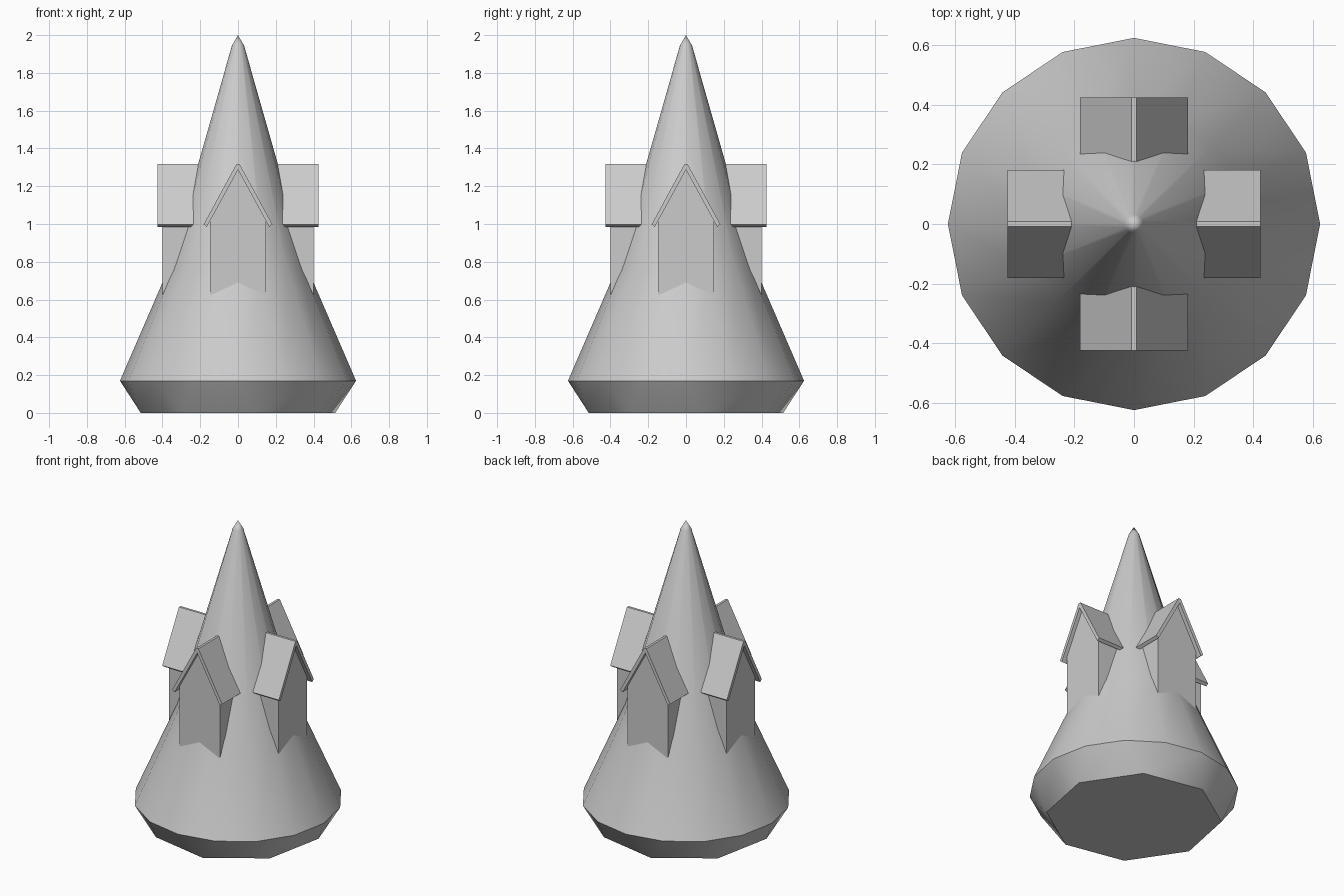
import bpy, bmesh
from math import cos, sin, pi
from mathutils import Matrix

cube = bpy.data.objects.get("Cube")
if cube:
    bpy.data.objects.remove(cube, do_unlink=True)

grey = bpy.data.materials.new("plain grey")
grey.use_nodes = True
colour = (0.6, 0.6, 0.6, 1)
grey.diffuse_color = colour
grey.node_tree.nodes["Principled BSDF"].inputs["Base Color"].default_value = colour


def finish(name, bm, smooth=False):
    bmesh.ops.recalc_face_normals(bm, faces=bm.faces)
    mesh = bpy.data.meshes.new(name)
    bm.to_mesh(mesh)
    bm.free()
    mesh.materials.append(grey)
    ob = bpy.data.objects.new(name, mesh)
    bpy.context.collection.objects.link(ob)
    if smooth:
        bpy.ops.object.select_all(action='DESELECT')
        ob.select_set(True)
        bpy.context.view_layer.objects.active = ob
        bpy.ops.object.shade_smooth_by_angle(angle=pi / 6)
    return ob


def extrude_profile(bm, points, y0, y1):
    """Prism with an x-z outline running from y0 to y1."""
    front, back = ([bm.verts.new((x, y, z)) for x, z in points] for y in (y0, y1))
    bm.faces.new(front)
    bm.faces.new(back[::-1])
    n = len(points)
    for i in range(n):
        j = (i + 1) % n
        bm.faces.new((front[i], back[i], back[j], front[j]))


def mirrored(half):
    """Complete a left-right symmetric outline from its +x half."""
    return half + [(-x, z) for x, z in reversed(half) if x > 0]


# Main spire: flared sixteen-sided cone with a blunt tip
SIDES = 16
bm = bmesh.new()
rings = []
for r, z in [(0.625, 0.17), (0.371, 0.757), (0.032, 1.945)]:
    rings.append([bm.verts.new((r * cos(2 * pi * i / SIDES), r * sin(2 * pi * i / SIDES), z))
                  for i in range(SIDES)])
tip = bm.verts.new((0, 0, 2))
# Octagonal foot, each corner centred under one side of the rim
foot = []
for k in range(SIDES // 2):
    a = 2 * pi * (2 * k + 0.5) / SIDES
    foot.append(bm.verts.new((0.525 * cos(a), 0.525 * sin(a), 0)))
bm.faces.new(foot)
for i in range(SIDES):
    j = (i + 1) % SIDES
    for low, high in zip(rings, rings[1:]):
        bm.faces.new((low[i], low[j], high[j], high[i]))
    bm.faces.new((rings[-1][i], rings[-1][j], tip))
    a, b = foot[i // 2], foot[(i // 2 + 1) % len(foot)]
    bm.faces.new((a, rings[0][j], rings[0][i]) if i % 2 == 0
                 else (a, b, rings[0][j], rings[0][i]))
finish("spire_roof", bm, smooth=True)

# Four dormers, one on each side
wall = mirrored([(0.148, 0.56), (0.148, 1.02), (0, 1.29)])
roof = mirrored([(0.008, 1.318), (0.182, 0.998), (0.165, 0.985), (0, 1.287)])
# Outline order: outer slope and eave on +x, inner ridge, then the -x half
for k, side in enumerate(("front", "left", "back", "right")):
    turn = Matrix.Rotation(k * pi / 2, 4, 'Z')
    bm = bmesh.new()
    extrude_profile(bm, wall, -0.4, -0.15)
    finish(side + "_dormer_wall", bm).matrix_world = turn
    bm = bmesh.new()
    extrude_profile(bm, roof, -0.425, -0.15)
    finish(side + "_dormer_roof", bm).matrix_world = turn
